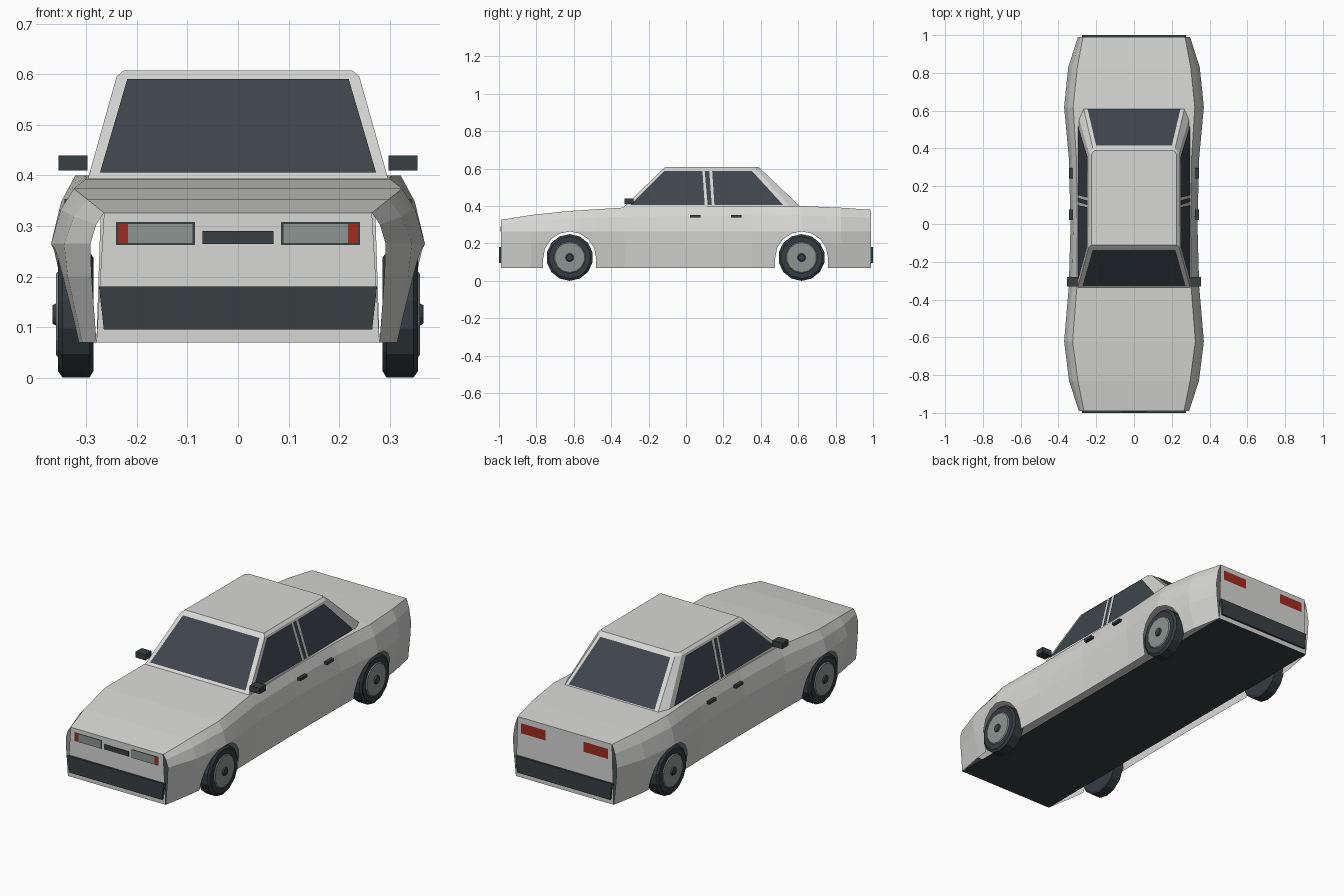
import bpy, bmesh, math
from mathutils import Vector

cube = bpy.data.objects.get("Cube")
if cube:
    bpy.data.objects.remove(cube, do_unlink=True)


def material(name, rgb):
    m = bpy.data.materials.new(name)
    m.use_nodes = True
    m.diffuse_color = (*rgb, 1)
    bsdf = next(n for n in m.node_tree.nodes if n.type == 'BSDF_PRINCIPLED')
    bsdf.inputs["Base Color"].default_value = (*rgb, 1)
    bsdf.inputs["Roughness"].default_value = 0.6
    return m


paint = material("body paint", (0.68, 0.68, 0.67))
glass = material("dark glass", (0.05, 0.06, 0.072))
trim = material("black trim", (0.04, 0.05, 0.055))
rubber = material("tyre rubber", (0.035, 0.045, 0.05))
metal = material("grey metal", (0.27, 0.3, 0.29))
lamp_red = material("red lamp", (0.35, 0.025, 0.015))


def finish(name, bm, mats, recalc=True):
    if recalc:
        bmesh.ops.recalc_face_normals(bm, faces=bm.faces)
    mesh = bpy.data.meshes.new(name)
    bm.to_mesh(mesh)
    bm.free()
    for m in mats:
        mesh.materials.append(m)
    obj = bpy.data.objects.new(name, mesh)
    bpy.context.collection.objects.link(obj)
    return obj


def panel(name, pts, mat, out):
    """Flat plate through pts, facing the direction out."""
    bm = bmesh.new()
    f = bm.faces.new([bm.verts.new(p) for p in pts])
    f.normal_update()
    if f.normal.dot(Vector(out)) < 0:
        f.normal_flip()
    return finish(name, bm, [mat], False)


def box(name, lo, hi, mat):
    bm = bmesh.new()
    bmesh.ops.create_cube(bm, size=1)
    for v in bm.verts:
        v.co = [(a + b) / 2 + c * (b - a) for a, b, c in zip(lo, hi, v.co)]
    return finish(name, bm, [mat])


def lerp(a, b, t):
    return a + (b - a) * t


SILL, WAIST, NOSE = 0.07, 0.265, 0.99
AXLES, ARCH = (-0.622, 0.618), 0.142

# Body stations: y, sill half width, waist half width, deck half width, deck height
STATIONS = [
    (-0.99, 0.28, 0.292, 0.265, 0.326), (-0.83, 0.308, 0.344, 0.297, 0.352),
    (-0.62, 0.33, 0.37, 0.325, 0.374), (-0.33, 0.325, 0.345, 0.302, 0.392),
    (0.0, 0.322, 0.336, 0.3, 0.396), (0.35, 0.325, 0.345, 0.305, 0.4),
    (0.62, 0.33, 0.37, 0.322, 0.4), (0.83, 0.31, 0.348, 0.3, 0.391),
    (0.99, 0.28, 0.297, 0.27, 0.38)]


def half_section(y, floor_z):
    """Right-hand outline at y, trimmed below floor_z for the wheel arch."""
    i = next(k for k in range(1, len(STATIONS)) if y <= STATIONS[k][0])
    a, b = STATIONS[i - 1], STATIONS[i]
    t = (y - a[0]) / (b[0] - a[0])
    _, sill, waist, deck, top = [lerp(p, q, t) for p, q in zip(a, b)]
    pts = [(sill, SILL), (lerp(sill, waist, 0.8), 0.2), (waist, WAIST),
           (lerp(waist, deck, 0.42), lerp(WAIST, top, 0.62)), (deck, top)]
    result = []
    for k, (x, z) in enumerate(pts):
        if z < floor_z:
            j = next(n for n in range(len(pts)) if pts[n][1] >= floor_z)
            (x0, z0), (x1, z1) = pts[j - 1], pts[j]
            x, z = lerp(x0, x1, (floor_z - z0) / (z1 - z0)), floor_z
        result.append((x, z))
    return result


# Body shell with open wheel arches
cuts = [(s[0], SILL) for s in STATIONS if all(abs(s[0] - c) > ARCH for c in AXLES)]
for c in AXLES:
    cuts += [(c - ARCH, SILL), (c + ARCH, SILL)]
    for k in range(9):
        a = math.pi * k / 8
        cuts.append((c - (ARCH - 0.0005) * math.cos(a), 0.122 + ARCH * math.sin(a)))
cuts.sort()

bm = bmesh.new()
rings = []
for y, fz in cuts:
    half = half_section(y, fz)
    outline = half + [(-x, z) for x, z in reversed(half)]
    rings.append([bm.verts.new((x, y, z)) for x, z in outline])
for r0, r1 in zip(rings, rings[1:]):
    for k in range(len(r0) - 1):
        bm.faces.new((r0[k], r0[k + 1], r1[k + 1], r1[k]))
for r in (rings[0], rings[-1]):
    bm.faces.new((r[0], r[4], r[5], r[-1]))
bmesh.ops.remove_doubles(bm, verts=bm.verts, dist=0.0001)
finish("body_shell", bm, [paint])
panel("underbody", [(x * 0.28, y * NOSE, SILL) for x, y in ((-1, -1), (1, -1), (1, 1), (-1, 1))],
      trim, (0, 0, -1))

# Cabin with sloped pillars and a chamfered roof
BASE_Z, EAVE_Z, ROOF_Z = 0.393, 0.596, 0.608
base = [(0.297, -0.335), (0.292, 0.56), (0.268, 0.615)]
eave = [(0.24, -0.125), (0.238, 0.375), (0.218, 0.402)]
roof = [(0.226, -0.112), (0.224, 0.37), (0.21, 0.388)]
bm = bmesh.new()
levels = []
for pts, z in ((base, BASE_Z), (eave, EAVE_Z), (roof, ROOF_Z)):
    loop = pts + [(-x, y) for x, y in reversed(pts)]
    levels.append([bm.verts.new((x, y, z)) for x, y in loop])
for lo, hi in zip(levels, levels[1:]):
    for k in range(6):
        n = (k + 1) % 6
        bm.faces.new((lo[k], lo[n], hi[n], hi[k]))
bm.faces.new(levels[-1])
finish("cabin", bm, [paint])


# Windscreen and rear window
def slope_y(y0, y1, z):
    return lerp(y0, y1, (z - BASE_Z) / (EAVE_Z - BASE_Z))


for name, y0, y1, d, wide, narrow in (("windscreen", -0.335, -0.125, -1, 0.273, 0.219),
                                      ("rear_window", 0.615, 0.402, 1, 0.246, 0.2)):
    lo, hi = 0.403, 0.588
    pts = [(x, slope_y(y0, y1, z) + d * 0.004, z + 0.003)
           for x, z in ((-wide, lo), (wide, lo), (narrow, hi), (-narrow, hi))]
    panel(name, pts, glass, (0, d, 0))

# Side windows and centre pillar strips, given as y spans along bottom and top edges
SPANS = (("front_side_window", (-0.3, 0.1), (-0.115, 0.088)),
         ("centre_pillar_strip", (0.116, 0.138), (0.1, 0.124)),
         ("rear_side_window", (0.152, 0.52), (0.14, 0.352)))
for side, s in (("left", 1), ("right", -1)):
    for name, bottom, top in SPANS:
        pts = []
        for y, z in ((bottom[0], 0.405), (bottom[1], 0.405), (top[1], 0.588), (top[0], 0.588)):
            pts.append((s * (lerp(0.297, 0.24, (z - BASE_Z) / (EAVE_Z - BASE_Z)) + 0.003), y, z))
        panel(f"{side}_{name}", pts, glass, (s, 0, 0))

    # Door mirrors and handles
    def side_box(name, x0, x1, y0, y1, z0, z1):
        xs = sorted((s * x0, s * x1))
        box(f"{side}_{name}", (xs[0], y0, z0), (xs[1], y1, z1), trim)

    side_box("mirror", 0.298, 0.355, -0.33, -0.28, 0.41, 0.44)
    for label, y in (("front", 0.05), ("rear", 0.268)):
        side_box(f"{label}_door_handle", 0.325, 0.343, y - 0.028, y + 0.028, 0.34, 0.353)

    # Headlamps with red corner markers, and tail lamps
    def lamp(name, x0, x1, z0, z1, y, mat):
        panel(f"{side}_{name}", [(s * x, y, z) for x, z in ((x0, z0), (x1, z0), (x1, z1), (x0, z1))],
              mat, (0, y, 0))

    lamp("headlamp_frame", 0.085, 0.241, 0.262, 0.308, -NOSE - 0.002, trim)
    lamp("headlamp", 0.09, 0.218, 0.266, 0.304, -NOSE - 0.004, metal)
    lamp("corner_marker", 0.218, 0.237, 0.266, 0.304, -NOSE - 0.004, lamp_red)
    lamp("tail_lamp", 0.11, 0.25, 0.3, 0.352, NOSE + 0.003, lamp_red)

# Grille
box("grille", (-0.07, -NOSE - 0.003, 0.264), (0.07, -NOSE, 0.29), trim)

# Bumpers, tapered towards the bottom
for name, d in (("front_bumper", -1), ("rear_bumper", 1)):
    bumper = box(name, (-0.275, -0.01, 0.095), (0.275, 0.01, 0.18), trim)
    for v in bumper.data.vertices:
        if v.co.z < 0.1:
            v.co.x *= 0.965
    bumper.location.y = d * NOSE

# Wheels: turned profile of (x, radius, material slot of the band that follows)
PROFILE = [(0.286, 0, 0), (0.286, 0.112, 0), (0.294, 0.125, 0), (0.347, 0.125, 0),
           (0.356, 0.112, 0), (0.356, 0.085, 1), (0.36, 0.08, 1),
           (0.36, 0.022, 2), (0.367, 0.018, 2), (0.367, 0, 2)]
SIDES = 14
for end, y in zip(("front", "rear"), AXLES):
    for side, s in (("left", 1), ("right", -1)):
        bm = bmesh.new()
        loops = []
        for x, r, _ in PROFILE:
            angles = [math.tau * k / SIDES for k in range(SIDES)]
            loops.append([bm.verts.new((s * x, r * math.sin(a), r * math.cos(a))) for a in angles])
        for (l0, l1), (_, _, slot) in zip(zip(loops, loops[1:]), PROFILE):
            for k in range(SIDES):
                n = (k + 1) % SIDES
                bm.faces.new((l0[k], l0[n], l1[n], l1[k])).material_index = slot
        bmesh.ops.remove_doubles(bm, verts=bm.verts, dist=0.0001)
        wheel = finish(f"{end}_{side}_wheel", bm, [rubber, metal, trim])
        wheel.location = (0, y, 0.125)
